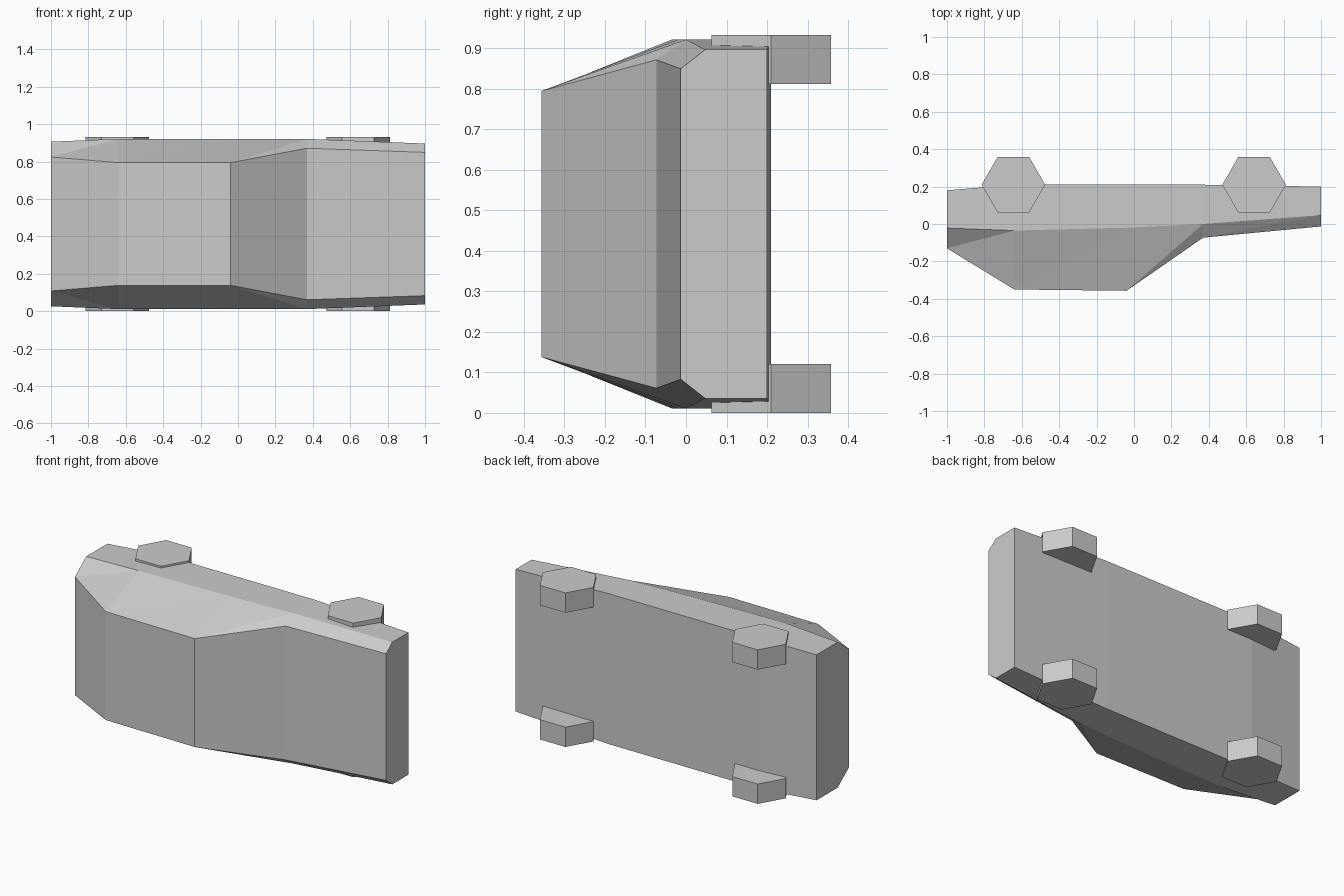
import bpy, bmesh, math

if "Cube" in bpy.data.objects:
    bpy.data.objects.remove(bpy.data.objects["Cube"])

MID = 0.466  # centre plane of the car, which lies on its side

grey = bpy.data.materials.new("plain grey")
grey.diffuse_color = (0.6, 0.6, 0.6, 1)
grey.use_nodes = True
grey.node_tree.nodes["Principled BSDF"].inputs["Base Color"].default_value = grey.diffuse_color


def make(name, bm, mirror_merge):
    """Turn a half-width bmesh into an object mirrored about the centre plane."""
    bmesh.ops.recalc_face_normals(bm, faces=bm.faces)
    me = bpy.data.meshes.new(name)
    bm.to_mesh(me)
    bm.free()
    me.materials.append(grey)
    ob = bpy.data.objects.new(name, me)
    bpy.context.collection.objects.link(ob)
    ob.location.z = MID
    mod = ob.modifiers.new("mirror", 'MIRROR')
    mod.use_axis = (False, False, True)
    mod.use_mirror_merge = mirror_merge
    return ob


# Body: cross-sections along the car
# x, roof y, roof half width, belt y, belt half width, floor y
sections = [
    (-1.00, -0.130, 0.358, -0.022, 0.440, 0.180),
    (-0.64, -0.350, 0.328, -0.035, 0.455, 0.210),
    (-0.04, -0.357, 0.328, -0.020, 0.455, 0.210),
    (0.37, -0.073, 0.405, 0.000, 0.455, 0.210),
    (1.00, -0.013, 0.383, 0.047, 0.430, 0.200),
]
bm = bmesh.new()
rings = []
for x, ry, rw, by, bw, fy in sections:
    pts = [(ry, 0), (ry, rw), (by, bw), (fy, bw), (fy, 0)]
    rings.append([bm.verts.new((x, y, z)) for y, z in pts])
for a, b in zip(rings, rings[1:]):
    for k in range(4):
        if k == 1:  # window band, split from roof to next belt point
            bm.faces.new((a[1], a[2], b[2]))
            bm.faces.new((a[1], b[2], b[1]))
        else:
            bm.faces.new((a[k], a[k + 1], b[k + 1], b[k]))
bm.faces.new(rings[0])
bm.faces.new(rings[-1])
make("car_body", bm, True)

# Wheels: hexagonal discs, one per axle end, mirrored to the other side
for name, x in (("rear_wheels", -0.645), ("front_wheels", 0.642)):
    bm = bmesh.new()
    loops = []
    for z in (MID - 0.12, MID):
        loops.append([bm.verts.new((x + 0.17 * math.cos(math.radians(60 * i)),
                                    0.21 + 0.17 * math.sin(math.radians(60 * i)), z))
                      for i in range(6)])
    lo, hi = loops
    bm.faces.new(lo)
    bm.faces.new(hi)
    for i in range(6):
        j = (i + 1) % 6
        bm.faces.new((lo[i], lo[j], hi[j], hi[i]))
    make(name, bm, False)
